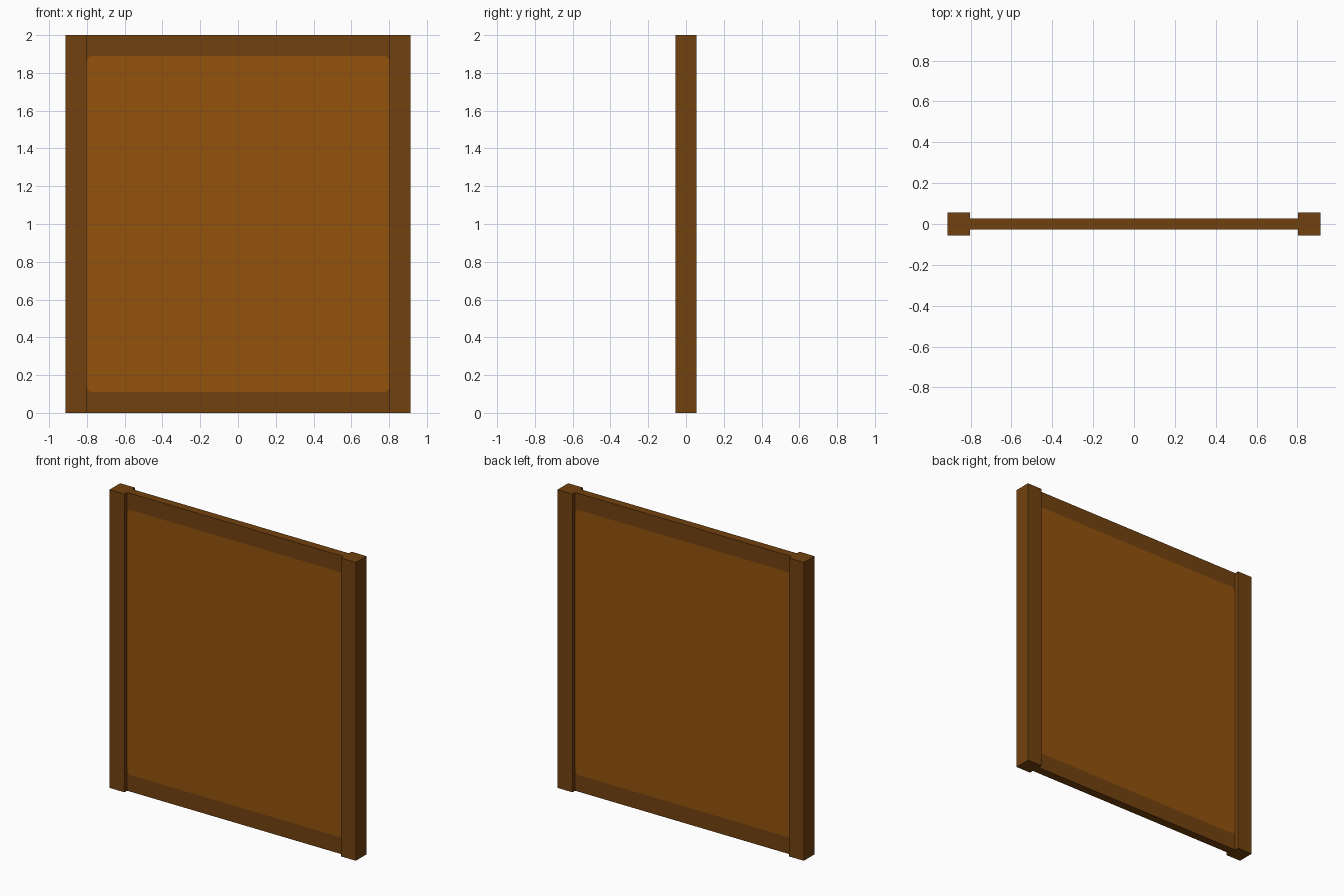
import bpy, bmesh, math

if "Cube" in bpy.data.objects:
    bpy.data.objects.remove(bpy.data.objects["Cube"])

W, T, H = 0.803, 0.028, 2.0         # panel half width, half thickness, height
POST_X, POST_Y = 0.913, 0.056       # outer post edge, post half depth
RAIL, R = 0.111, 0.032              # rail height, corner radius of the infill


def material(name, color):
    m = bpy.data.materials.new(name)
    m.diffuse_color = (*color, 1)
    m.use_nodes = True
    m.node_tree.nodes["Principled BSDF"].inputs["Base Color"].default_value = m.diffuse_color
    return m


dark = material("dark_wood", (0.171, 0.0535, 0.0047))
light = material("light_wood", (0.292, 0.086, 0.004))


def make_object(name, bm, mats):
    bmesh.ops.recalc_face_normals(bm, faces=bm.faces)
    me = bpy.data.meshes.new(name)
    bm.to_mesh(me)
    bm.free()
    for m in mats:
        me.materials.append(m)
    ob = bpy.data.objects.new(name, me)
    bpy.context.collection.objects.link(ob)
    return ob


# Square side posts
for side, label in ((-1, "left_post"), (1, "right_post")):
    bm = bmesh.new()
    bmesh.ops.create_cube(bm, size=1)
    bmesh.ops.scale(bm, vec=(POST_X - W, 2 * POST_Y, H), verts=bm.verts)
    bmesh.ops.translate(bm, vec=(side * (POST_X + W) / 2, 0, H / 2), verts=bm.verts)
    make_object(label, bm, [dark])

# Panel: rounded light infill between flush dark rails, drawn flat then extruded
bm = bmesh.new()


def corner(sx, sz):
    """Arc from the side edge to the rail edge of one infill corner."""
    cx, cz = sx * (W - R), H / 2 + sz * (H / 2 - RAIL - R)
    arc = []
    for i in range(7):
        a = math.pi / 2 * i / 6
        arc.append(bm.verts.new((cx + sx * R * math.cos(a), -T,
                                 cz + sz * R * math.sin(a))))
    return arc


infill = []
for sz in (-1, 1):
    edge = corner(-1, sz) + corner(1, sz)[::-1]       # left to right
    z = H / 2 + sz * H / 2
    ends = [bm.verts.new((W, -T, z)), bm.verts.new((-W, -T, z))]
    bm.faces.new(edge + ends)                         # rail
    infill += edge if sz < 0 else edge[::-1]
bm.faces.new(infill)
ext = bmesh.ops.extrude_face_region(bm, geom=bm.faces[:])
bmesh.ops.translate(bm, vec=(0, 2 * T, 0),
                    verts=[g for g in ext["geom"] if isinstance(g, bmesh.types.BMVert)])
bm.normal_update()
for f in bm.faces:
    broad = abs(f.normal.y) > 0.5
    f.material_index = int(broad and abs(f.calc_center_median().z - H / 2) < 0.3)
make_object("panel", bm, [dark, light])
